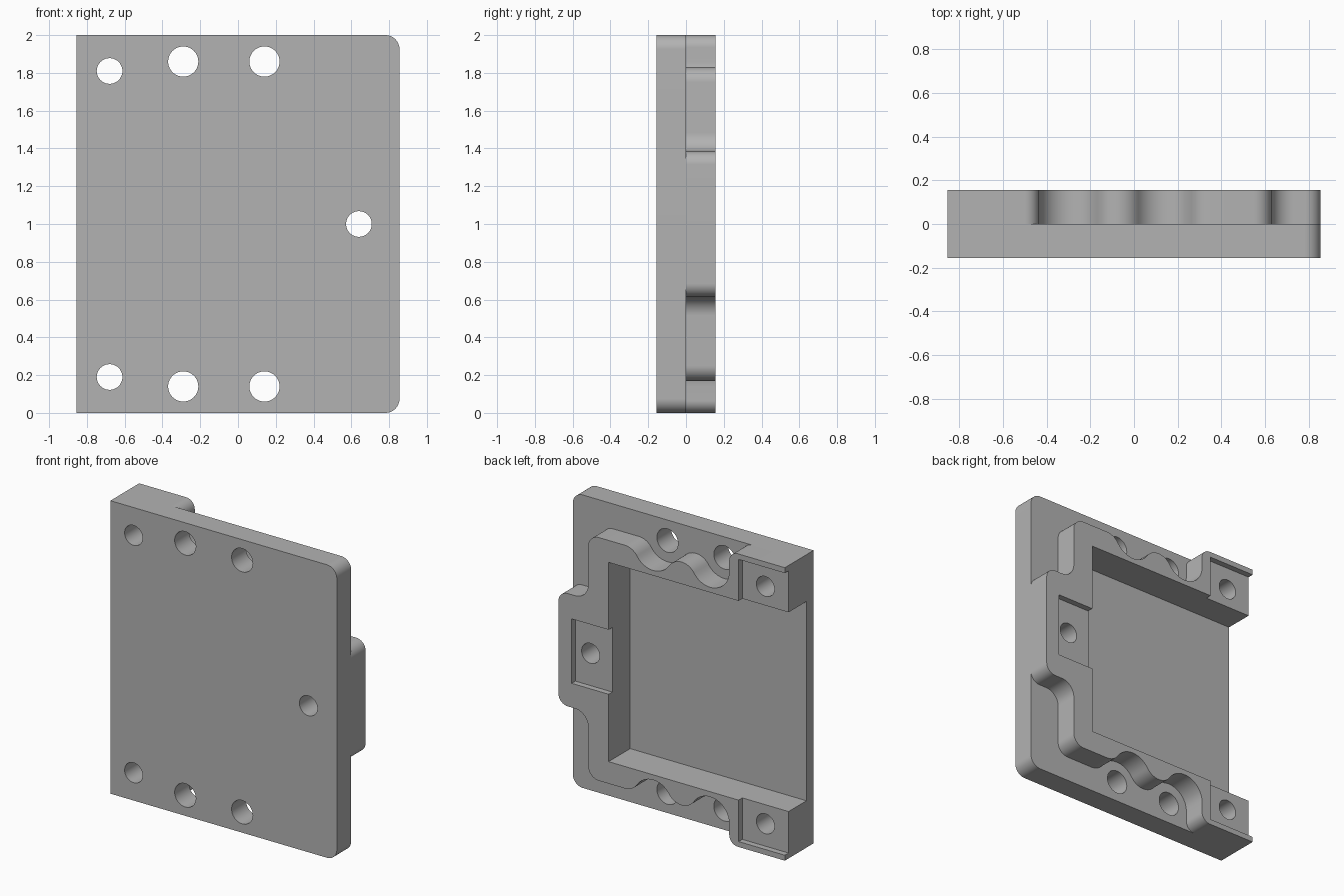
import bpy, bmesh
from math import sin, cos, pi, radians, atan2, degrees, hypot

if "Cube" in bpy.data.objects:
    bpy.data.objects.remove(bpy.data.objects["Cube"])

grey = bpy.data.materials.new("mid_grey")
grey.use_nodes = True
grey.diffuse_color = (0.45, 0.45, 0.45, 1)
grey.node_tree.nodes["Principled BSDF"].inputs["Base Color"].default_value = (0.45, 0.45, 0.45, 1)

W, H, T = 0.855, 2.0, 0.155        # half width, height, half thickness
IN_X, IN_Z = 0.476, 1.68           # inner edges of the rim
FLOOR, PAD = -0.078, 0.115         # pocket floor and pad seat depths


def arc(cx, cz, r, a0, a1, n=16):
    angles = [radians(a0 + (a1 - a0) * i / n) for i in range(n + 1)]
    return [(cx + r * cos(a), cz + r * sin(a)) for a in angles]


def flip(points):
    return [(x, H - z) for x, z in reversed(points)]


def rect(x0, x1, z0, z1):
    return [(x0, z0), (x1, z0), (x1, z1), (x0, z1)]


def prisms(name, outlines, y0, y1):
    """Extrude outlines in the xz plane from y0 to y1."""
    bm = bmesh.new()
    for outline in outlines:
        face = bm.faces.new([bm.verts.new((x, y0, z)) for x, z in outline])
        out = bmesh.ops.extrude_face_region(bm, geom=[face])
        verts = [v for v in out["geom"] if isinstance(v, bmesh.types.BMVert)]
        bmesh.ops.translate(bm, verts=verts, vec=(0, y1 - y0, 0))
    bmesh.ops.recalc_face_normals(bm, faces=bm.faces)
    mesh = bpy.data.meshes.new(name)
    bm.to_mesh(mesh)
    bm.free()
    mesh.materials.append(grey)
    obj = bpy.data.objects.new(name, mesh)
    bpy.context.collection.objects.link(obj)
    return obj


def cut(obj, cutters):
    bpy.context.view_layer.objects.active = obj
    for cutter in cutters:
        mod = obj.modifiers.new("cut", "BOOLEAN")
        mod.operation, mod.solver, mod.object = "DIFFERENCE", "EXACT", cutter
        bpy.ops.object.modifier_apply(modifier=mod.name)


# Base plate: rounded on one side, square on the open side
corner = arc(W - 0.075, H - 0.075, 0.075, 0, 90)
base = prisms("base_plate", [flip(corner) + corner + [(-W, H), (-W, 0)]], -T, 0)

# Rim: end tab, rounded corner, two screw scallops, corner pad
SCALLOP_X, SCALLOP_Z, SCALLOP_R = (0.14, -0.29), 1.86, 0.145
step, bump_z = 0.215, 1.717
lean = degrees(atan2(SCALLOP_Z - bump_z, step))
bump_r = hypot(step, SCALLOP_Z - bump_z) - SCALLOP_R
half = arc(W - 0.07, 1.315, 0.07, 0, 90)
half += arc(0.73, 1.485, 0.1, 270, 180)
half += arc(0.55, 1.75, 0.08, 0, 90)
half += arc(SCALLOP_X[0] + step, bump_z, bump_r, 90, 180 - lean)
half += arc(SCALLOP_X[0], SCALLOP_Z, SCALLOP_R, -lean, lean - 180)[1:]
half += arc(SCALLOP_X[0] - step, bump_z, bump_r, lean, 180 - lean)[1:]
half += arc(SCALLOP_X[1], SCALLOP_Z, SCALLOP_R, -lean, -180)[1:]
half += arc(-0.5, H - 0.065, 0.065, 0, 90)
half += [(-W, H), (-W, IN_Z), (IN_X, IN_Z)]
rim = prisms("raised_rim", [flip(half) + half], 0, T)

# Cutters: screw holes, central pocket, sunken pads
spots = [(0.64, 1.0, 0.068)]
for z in (SCALLOP_Z, H - SCALLOP_Z):
    spots += [(x, z, 0.08) for x in SCALLOP_X]
for z in (1.81, 0.19):
    spots.append((-0.68, z, 0.068))
holes = prisms("hole_cutter", [arc(x, z, r, 0, 360, 40)[:-1] for x, z, r in spots], -1, 1)
pocket = prisms("pocket_cutter", [rect(-1, IN_X, H - IN_Z, IN_Z)], FLOOR, 1)
corner_pad = rect(-1, -0.506, IN_Z - 0.1, H - 0.037)
pads = prisms("pad_cutter", [corner_pad, flip(corner_pad),
                             rect(IN_X - 0.1, 0.755, 0.78, 1.22)], PAD, 1)

cut(base, [holes, pocket])
cut(rim, [holes, pads])
for cutter in (holes, pocket, pads):
    bpy.data.objects.remove(cutter)

# Smooth the curved walls, keep edges sharp
for obj in (base, rim):
    bpy.ops.object.select_all(action="DESELECT")
    obj.select_set(True)
    bpy.context.view_layer.objects.active = obj
    bpy.ops.object.shade_smooth_by_angle(angle=radians(30))
